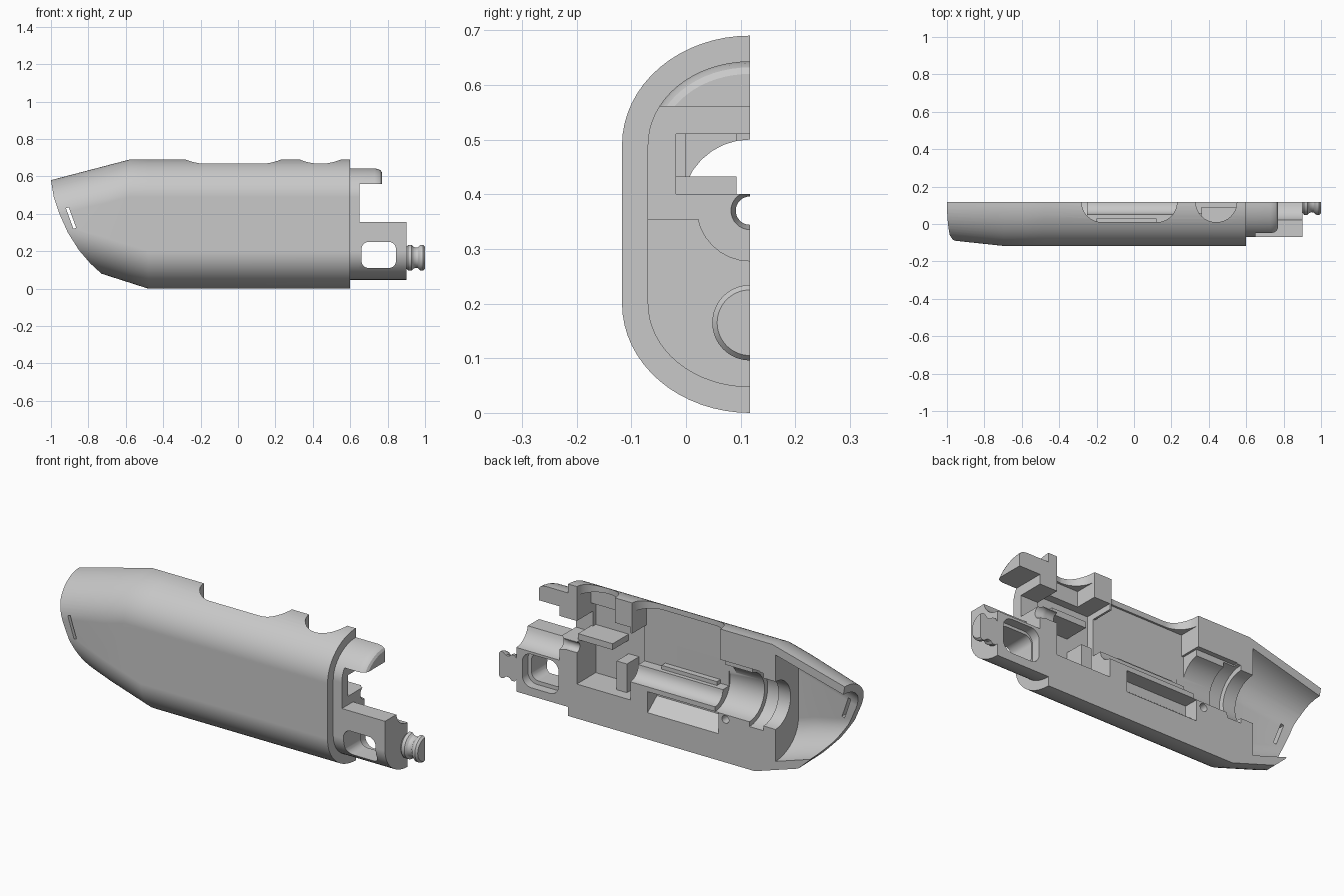
import bpy, bmesh
from math import sin, cos, pi

cube = bpy.data.objects.get("Cube")
if cube:
    bpy.data.objects.remove(cube)

SPLIT = 0.117     # flat joint face of the half shell
RECESS = 0.092    # shallow recess behind the joint face
AXIS = 0.375      # height of the lengthwise bore
DEEP = 0.3        # cutters reach past the joint face

grey = bpy.data.materials.new("plain_grey")
grey.use_nodes = True
grey.diffuse_color = (0.58, 0.58, 0.58, 1)
grey.node_tree.nodes["Principled BSDF"].inputs["Base Color"].default_value = (0.58, 0.58, 0.58, 1)


def loft(name, rings):
    """Skin a row of equal rings and cap both ends."""
    bm = bmesh.new()
    rows = [[bm.verts.new(p) for p in ring] for ring in rings]
    n = len(rows[0])
    for a, b in zip(rows, rows[1:]):
        for i in range(n):
            j = (i + 1) % n
            bm.faces.new((a[i], a[j], b[j], b[i]))
    bm.faces.new(rows[0])
    bm.faces.new(rows[-1])
    bmesh.ops.recalc_face_normals(bm, faces=bm.faces)
    mesh = bpy.data.meshes.new(name)
    bm.to_mesh(mesh)
    bm.free()
    mesh.materials.append(grey)
    obj = bpy.data.objects.new(name, mesh)
    bpy.context.collection.objects.link(obj)
    return obj


def box(name, x, y, z):
    return loft(name, [[(a, y[0], z[0]), (a, y[1], z[0]), (a, y[1], z[1]), (a, y[0], z[1])] for a in x])


def rod(name, profile, height=AXIS, half=False):
    """Turned part along x; profile is (x, radius) pairs."""
    n = 32
    turn = pi if half else 2 * pi
    count = n + 1 if half else n
    return loft(name, [[(x, SPLIT - r * sin(turn * i / n), height + r * cos(turn * i / n))
                        for i in range(count)] for x, r in profile])


def rounded(u, v, r):
    """Outline of a rectangle with round corners."""
    pts = []
    corners = ((u[1] - r, v[1] - r), (u[0] + r, v[1] - r), (u[0] + r, v[0] + r), (u[1] - r, v[0] + r))
    for k, (cu, cv) in enumerate(corners):
        for i in range(9):
            t = (k + i / 8) * pi / 2
            pts.append((cu + r * cos(t), cv + r * sin(t)))
    return pts


def prism_y(name, outline, y):
    return loft(name, [[(u, a, v) for u, v in outline] for a in y])


def prism_z(name, outline, z):
    return loft(name, [[(u, v, a) for u, v in outline] for a in z])


def cut(obj, *cutters):
    for c in cutters:
        mod = obj.modifiers.new("cut", "BOOLEAN")
        mod.operation = "DIFFERENCE"
        mod.solver = "EXACT"
        mod.object = c
        bpy.context.view_layer.objects.active = obj
        bpy.ops.object.modifier_apply(modifier=mod.name)
        bpy.data.objects.remove(c)


def section(x, inset=0.0, back=None):
    """Half stadium across the shell, tapering toward the nose."""
    low = max(0, -0.48 - x) * 0.32
    top = 0.69 - max(0, -0.58 - x) * 0.262
    side = -SPLIT + max(0, -0.7 - x) * 0.107
    b = min(0.2, (top - low) * 0.49) - inset
    low, top, side = low + inset, top - inset, side + inset
    a, n = SPLIT - side, 16
    pts = [(x, SPLIT - a * sin(i * pi / 2 / n), top - b + b * cos(i * pi / 2 / n)) for i in range(n + 1)]
    pts += [(x, SPLIT - a * cos(i * pi / 2 / n), low + b - b * sin(i * pi / 2 / n)) for i in range(n + 1)]
    if back:
        pts += [(x, back, low), (x, back, top)]
    return pts


# Outer shell with tapered, open nose
body = loft("shell_body", [section(x) for x in (0.6, -0.48, -0.58, -0.7, -1.05)])
nose_curve = [(-1.0, 0.8), (-1.0, 0.58), (-0.985, 0.49), (-0.955, 0.4), (-0.91, 0.3),
              (-0.85, 0.205), (-0.79, 0.135), (-0.73, 0.08), (-0.68, 0.03), (-0.66, -0.1),
              (-1.2, -0.1), (-1.2, 0.8)]
cut(body,
    loft("nose_hollow", [section(x, 0.045, DEEP) for x in (-0.6, -0.7, -1.1)]),
    prism_y("nose_trim", nose_curve, (-0.4, 0.4)),
    prism_y("nose_slot", [(-0.92, 0.43), (-0.905, 0.435), (-0.865, 0.325), (-0.88, 0.32)], (-0.4, 0.05)))

# Stepped bore, long channel, rear chamber and sloping lower pocket
cut(body,
    rod("bore", [(-0.65, 0.125), (-0.53, 0.125), (-0.529, 0.15), (-0.45, 0.15),
                 (-0.449, 0.125), (-0.25, 0.125)]),
    box("bore_recess", (-0.51, -0.25), (RECESS, DEEP), (0.26, 0.53)),
    box("channel", (-0.29, 0.26), (0, DEEP), (0.34, 0.53)),
    rod("channel_trough", [(-0.3, 0.065), (0.26, 0.065)], 0.34),
    loft("lower_pocket", [[(x, 0.04, 0.25), (x, 0.04, 0.2), (x, SPLIT, 0.14), (x, DEEP, 0.14), (x, DEEP, 0.25)]
                          for x in (-0.27, 0.14)]),
    box("chamber", (0.24, 0.55), (-0.04, DEEP), (0.18, 0.56)),
    prism_y("screw_hole", rounded((-0.33, -0.29), (0.205, 0.245), 0.0199), (0.03, DEEP)))

# Openings in the crown, squared off below the lip
cut(body,
    prism_z("long_opening", rounded((-0.28, 0.23), (0.01, 0.25), 0.107), (0.5, 0.8)),
    prism_z("round_opening", rounded((0.33, 0.55), (0.01, 0.25), 0.108), (0.5, 0.8)),
    box("long_recess", (-0.279, 0.229), (0, DEEP), (0.5, 0.64)),
    box("round_recess", (0.331, 0.549), (0, DEEP), (0.5, 0.64)),
    box("end_window", (0.5, 0.7), (-0.018, DEEP), (0.4, 0.51)),
    rod("end_hole", [(0.5, 0.026), (0.7, 0.026)], 0.37))

# Inset collar behind the shell
collar = loft("end_collar", [section(x, 0.047) for x in (0.6, 0.65)])
cut(collar,
    box("collar_window", (0.5, 0.7), (-0.018, DEEP), (0.4, 0.51)),
    rod("collar_hole", [(0.55, 0.026), (0.615, 0.026), (0.655, 0.036)], 0.37))

# Upper tongue with rounded tip
tongue = loft("upper_tongue", [section(x, i) for x, i in
                               ((0.65, 0.047), (0.73, 0.047), (0.75, 0.051), (0.763, 0.058), (0.77, 0.07))])
cut(tongue, box("tongue_trim", (0.6, 1.0), (-0.4, 0.4), (-0.1, 0.56)))

# Lower block with round-cornered window and trough on top
block = loft("lower_block", [section(x, 0.047) for x in (0.65, 0.9)])
cut(block,
    box("block_trim", (0.6, 1.0), (-0.4, 0.4), (0.355, 0.9)),
    rod("block_trough", [(0.6, 0.097), (1.0, 0.097)]),
    prism_y("block_window", rounded((0.66, 0.845), (0.11, 0.25), 0.04), (-0.4, 0.4)),
    prism_y("window_step", rounded((0.655, 0.865), (0.09, 0.265), 0.05), (0.07, 0.4)))

# Spool pin at the end
pin = rod("spool_pin", [(0.895, 0.055), (0.903, 0.06), (0.91, 0.068), (0.928, 0.068), (0.938, 0.058),
                        (0.95, 0.054), (0.962, 0.056), (0.972, 0.066), (0.978, 0.069), (0.99, 0.069),
                        (1.0, 0.06)], 0.165, half=True)

# Shelf and ribs inside the chamber
shelf = box("chamber_shelf", (0.36, 0.56), (-0.045, RECESS), (0.4, 0.432))
rib = box("chamber_rib", (0.3, 0.36), (-0.045, 0.06), (0.17, 0.33))
ledge = box("channel_ledge", (-0.2, 0.12), (-0.005, 0.03), (0.33, 0.36))

# Smooth the curved faces and keep the flat ones flat
for obj in (body, collar, tongue, block, pin, shelf, rib, ledge):
    bpy.ops.object.select_all(action="DESELECT")
    obj.select_set(True)
    bpy.context.view_layer.objects.active = obj
    bpy.ops.object.shade_smooth_by_angle(angle=pi / 7)
    obj.modifiers.new("flat_sides", "WEIGHTED_NORMAL").keep_sharp = True
